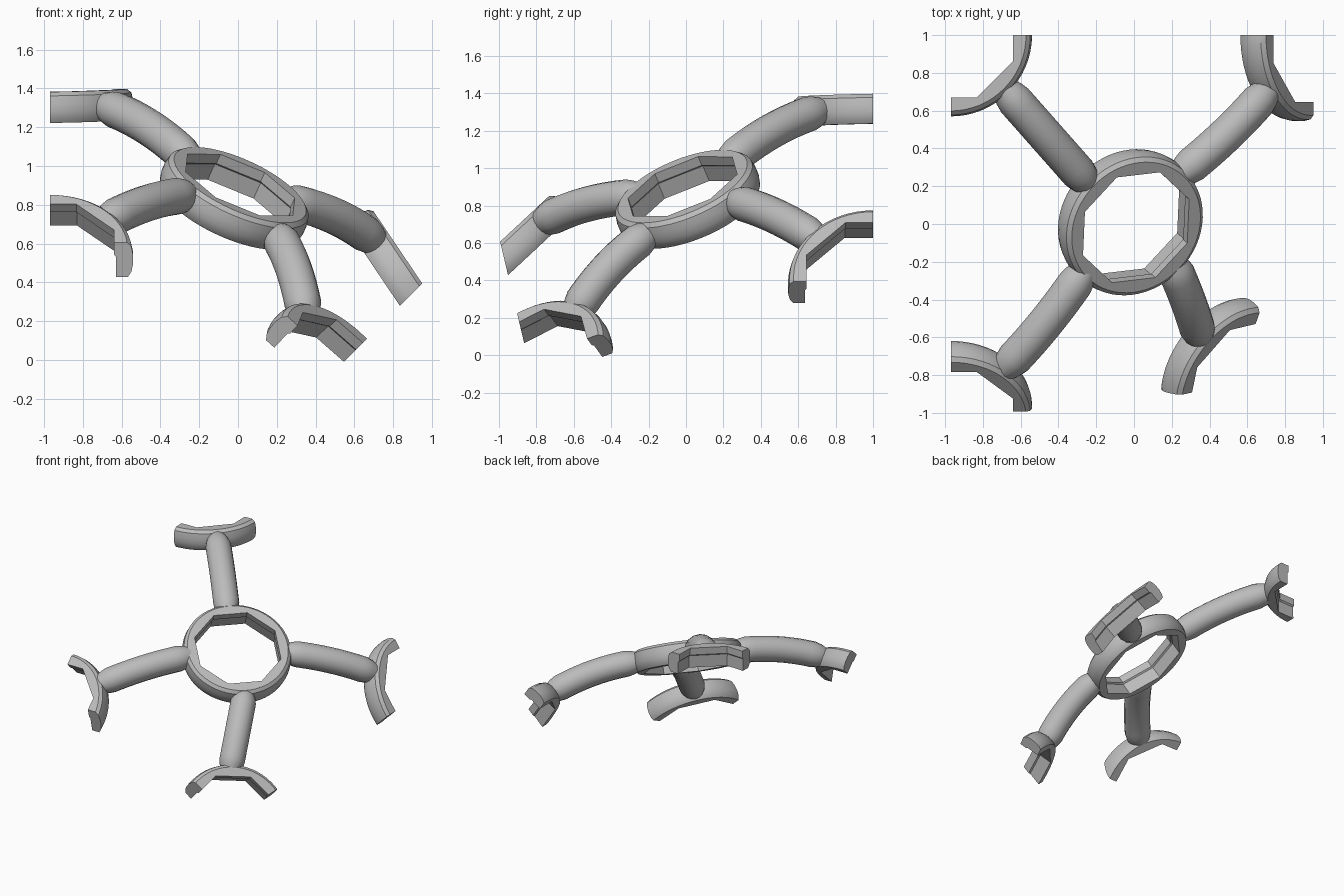
import bpy, bmesh
from math import cos, sin, pi, radians
from mathutils import Vector

if "Cube" in bpy.data.objects:
    bpy.data.objects.remove(bpy.data.objects["Cube"], do_unlink=True)

grey = bpy.data.materials.new("plain grey")
grey.use_nodes = True
grey.diffuse_color = (0.5, 0.5, 0.5, 1)
grey.node_tree.nodes["Principled BSDF"].inputs["Base Color"].default_value = (0.5, 0.5, 0.5, 1)

# Planes that trim the outer rings to arcs: point, outward normal
TRIMS = [((-0.97, 0, 0), (-1, 0, 0)), ((0, 1, 0), (0, 1, 0)),
         ((0.555, 0, 0), (1, 0, -1)), ((0, -0.85, 0), (0, -0.97, -0.23))]

# Ring section: offset from the outer radius, height, lies on the eight-sided inner wall
SECTION = [(-0.1, 0.08, True), (-0.03, 0.08, False), (-0.008, 0.06, False), (0, 0.02, False),
           (0, -0.02, False), (-0.008, -0.055, False), (-0.025, -0.08, False),
           (-0.09, -0.08, True), (-0.09, 0.015, True), (-0.1, 0.025, True)]
SEGMENTS = 64


def finish(obj):
    bpy.ops.object.select_all(action="DESELECT")
    obj.select_set(True)
    bpy.context.view_layer.objects.active = obj
    bpy.ops.object.shade_smooth_by_angle(angle=radians(32))


def ring(name, centre, axis, toward, radius):
    """Round outside, octagonal stepped inside; one flat faces the given direction."""
    centre, axis = Vector(centre), Vector(axis).normalized()
    u = Vector(toward)
    u = (u - axis * u.dot(axis)).normalized()
    v = axis.cross(u)
    bm = bmesh.new()
    loops = []
    for i in range(SEGMENTS):
        a = 2 * pi * i / SEGMENTS
        off = (a + pi / 8) % (pi / 4) - pi / 8
        loop = []
        for dr, h, flat in SECTION:
            r = (radius + dr) / (cos(off) if flat else 1)
            loop.append(bm.verts.new(centre + (u * cos(a) + v * sin(a)) * r + axis * h))
        loops.append(loop)
    n = len(SECTION)
    for i in range(SEGMENTS):
        p, q = loops[i], loops[(i + 1) % SEGMENTS]
        for j in range(n):
            k = (j + 1) % n
            bm.faces.new((p[j], p[k], q[k], q[j]))
    # Trim at the boundary planes and close the cut ends
    for point, normal in TRIMS:
        bmesh.ops.bisect_plane(bm, geom=bm.verts[:] + bm.edges[:] + bm.faces[:],
                               plane_co=point, plane_no=normal, clear_outer=True)
        rim = [e for e in bm.edges if e.is_boundary]
        if rim:
            bmesh.ops.holes_fill(bm, edges=rim, sides=0)
    bmesh.ops.recalc_face_normals(bm, faces=bm.faces[:])
    mesh = bpy.data.meshes.new(name)
    bm.to_mesh(mesh)
    bm.free()
    mesh.materials.append(grey)
    obj = bpy.data.objects.new(name, mesh)
    bpy.context.collection.objects.link(obj)
    finish(obj)


def arm(name, start, end):
    """Slightly bowed round strut, narrowed where it enters the rings."""
    start, end = Vector(start), Vector(end)
    bow = ((start + end) / 2 - Vector((-0.97, 1, -1.5))).normalized() * 0.035
    curve = bpy.data.curves.new(name, "CURVE")
    curve.dimensions = "3D"
    curve.bevel_depth = 0.095
    curve.bevel_resolution = 6
    curve.use_fill_caps = True
    steps = 16
    line = curve.splines.new("POLY")
    line.points.add(steps)
    for i, p in enumerate(line.points):
        t = i / steps
        p.co = (*(start.lerp(end, t) + bow * 4 * t * (1 - t)), 1)
        p.radius = min(1, 0.75 + 2.5 * min(t, 1 - t))
    curve_obj = bpy.data.objects.new(name, curve)
    bpy.context.collection.objects.link(curve_obj)
    bpy.context.view_layer.update()
    mesh = bpy.data.meshes.new_from_object(curve_obj.evaluated_get(bpy.context.evaluated_depsgraph_get()))
    bpy.data.objects.remove(curve_obj, do_unlink=True)
    mesh.materials.clear()
    mesh.materials.append(grey)
    obj = bpy.data.objects.new(name, mesh)
    bpy.context.collection.objects.link(obj)
    finish(obj)


# Tilted hub and the four arcs around it
ring("hub_ring", (-0.02, 0.01, 0.835), (0.39, -0.355, 0.85), (-0.61, 0.57, 0.52), 0.40)
ring("upper_arc", (-0.97, 1, 1.31), (-0.02, -0.02, 1), (1, 0, 0), 0.43)
ring("back_left_arc", (0.87, 1, 0.37), (0.83, 0, 0.56), (0, 1, 0), 0.455)
ring("front_right_arc", (-0.97, -0.97, 0.52), (0, -0.68, 0.73), (1, 0, 0), 0.43)
ring("lower_arc", (0.496, -0.783, -0.07), (0.65, -0.45, 0.62), (-0.40, 0.50, 0.78), 0.42)

# Struts from the hub to each arc
arm("upper_arm", (-0.24, 0.21, 1.02), (-0.69, 0.72, 1.31))
arm("back_left_arm", (0.24, 0.26, 0.82), (0.71, 0.71, 0.61))
arm("front_right_arm", (-0.26, -0.24, 0.85), (-0.69, -0.77, 0.71))
arm("lower_arm", (0.20, -0.20, 0.65), (0.346, -0.595, 0.225))
